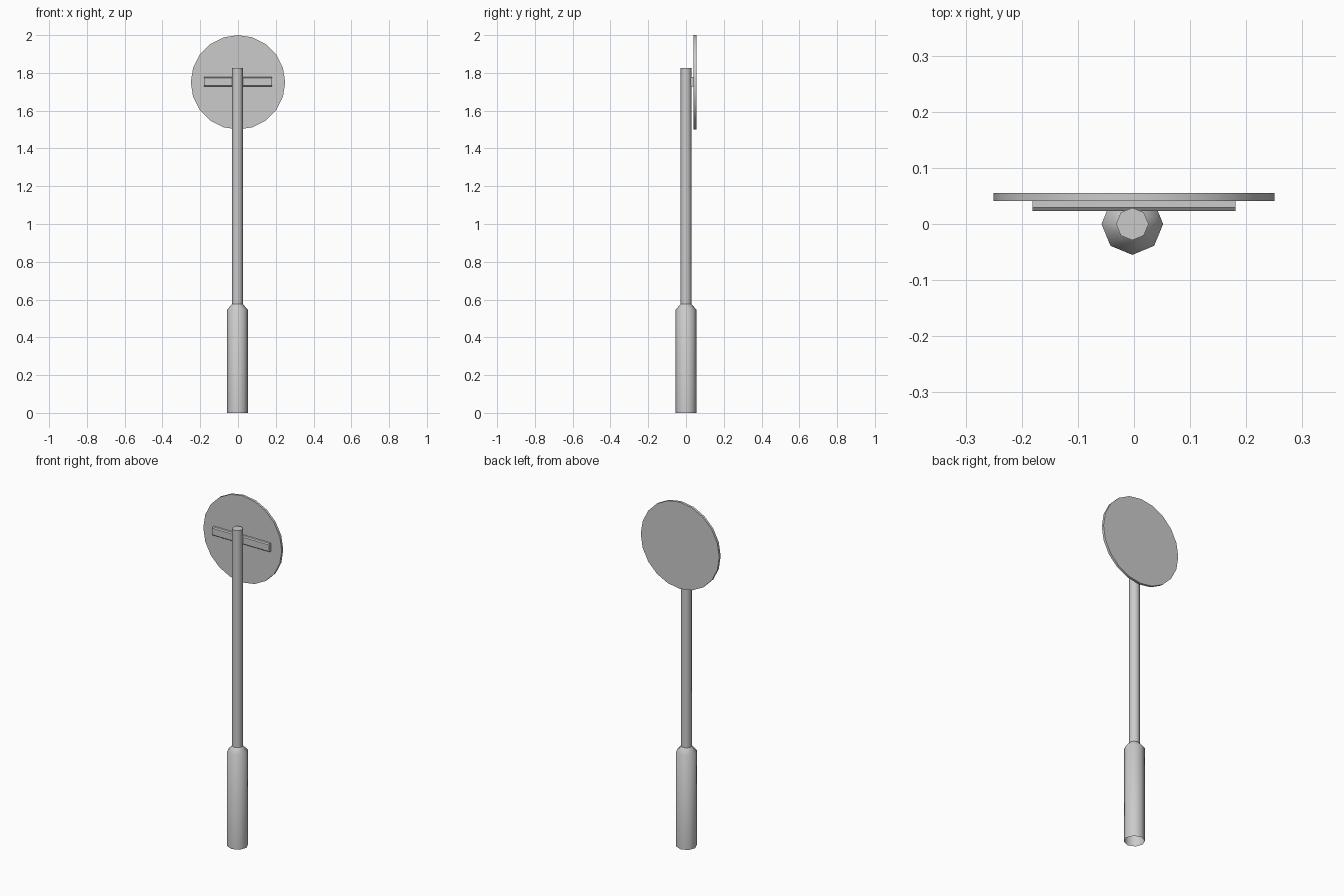
import bpy, bmesh, math

if "Cube" in bpy.data.objects:
    bpy.data.objects.remove(bpy.data.objects["Cube"])

POST_X = -0.003


def make_object(name, bm, smooth_angle=None):
    bmesh.ops.recalc_face_normals(bm, faces=bm.faces)
    mesh = bpy.data.meshes.new(name)
    bm.to_mesh(mesh)
    bm.free()
    obj = bpy.data.objects.new(name, mesh)
    bpy.context.collection.objects.link(obj)
    if smooth_angle:
        bpy.ops.object.select_all(action='DESELECT')
        obj.select_set(True)
        bpy.context.view_layer.objects.active = obj
        bpy.ops.object.shade_smooth_by_angle(angle=math.radians(smooth_angle))
    return obj


def tube(name, profile, sides, cap_top):
    """Stack rings of (radius, z) around the post axis; bottom stays open."""
    bm = bmesh.new()
    rings = []
    for r, z in profile:
        rings.append([bm.verts.new((POST_X + r * math.cos(math.tau * i / sides),
                                    r * math.sin(math.tau * i / sides), z))
                      for i in range(sides)])
    for low, high in zip(rings, rings[1:]):
        for i in range(sides):
            j = (i + 1) % sides
            bm.faces.new((low[i], low[j], high[j], high[i]))
    if cap_top:
        bm.faces.new(rings[-1])
    make_object(name, bm, 46)


def prism(name, points, direction, smooth_angle=None):
    """Extrude a closed outline along a direction."""
    bm = bmesh.new()
    face = bm.faces.new([bm.verts.new(p) for p in points])
    out = bmesh.ops.extrude_face_region(bm, geom=[face], use_keep_orig=True)
    verts = [v for v in out["geom"] if isinstance(v, bmesh.types.BMVert)]
    bmesh.ops.translate(bm, verts=verts, vec=direction)
    make_object(name, bm, smooth_angle)


# Thick base sleeve with sloped shoulder, and the slim post above it
tube("base_sleeve", [(0.055, 0), (0.055, 0.546), (0.029, 0.576)], 8, False)
tube("post", [(0.029, 0.576), (0.029, 1.827)], 8, True)

# Horizontal mounting bracket with chamfered front edges
half = [(0.042, 0.024), (0.029, 0.024), (0.023, 0.019)]
outline = half + [(y, -z) for y, z in reversed(half)]
prism("mounting_bracket", [(-0.181, y, 1.753 + z) for y, z in outline], (0.362, 0, 0))

# Round sign plate
prism("sign_plate",
      [(0.25 * math.cos(math.tau * i / 20), 0.041, 1.75 + 0.25 * math.sin(math.tau * i / 20))
       for i in range(20)], (0, 0.014, 0), 30)
